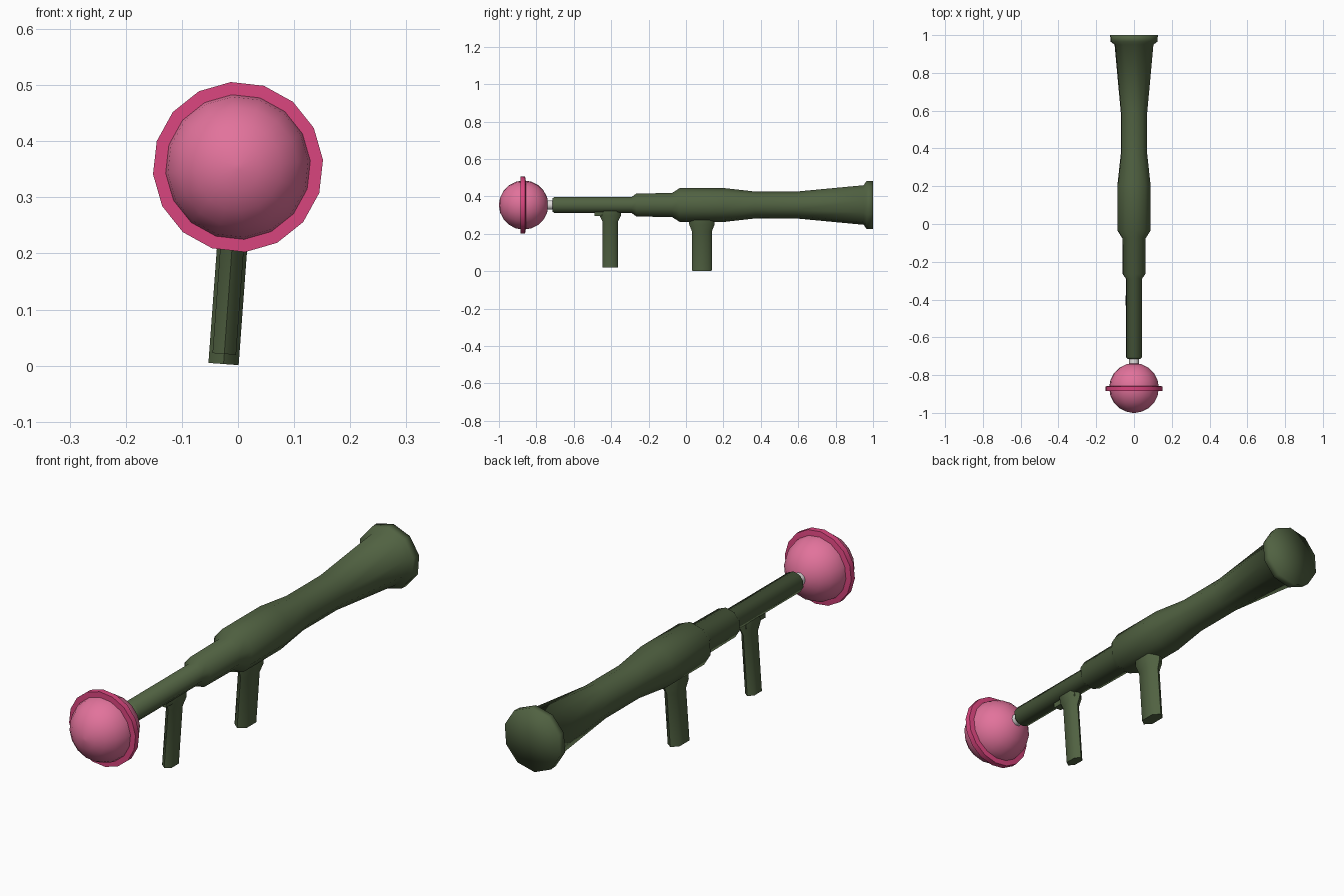
import bpy, bmesh, math
from mathutils import Matrix

if "Cube" in bpy.data.objects:
    bpy.data.objects.remove(bpy.data.objects["Cube"])

AXIS_Z = 0.354
# whole model leans slightly about the barrel axis
PLACE = Matrix.Translation((0, 0, AXIS_Z)) @ Matrix.Rotation(math.radians(4.2), 4, 'Y')


def material(name, rgb):
    m = bpy.data.materials.new(name)
    m.diffuse_color = (*rgb, 1)
    m.use_nodes = True
    m.node_tree.nodes["Principled BSDF"].inputs["Base Color"].default_value = m.diffuse_color
    return m


GREEN = material("olive_green", (0.082, 0.122, 0.054))
PINK = material("candy_pink", (0.76, 0.17, 0.33))
DARK_PINK = material("deep_pink", (0.70, 0.06, 0.21))
WHITE = material("stick_white", (0.75, 0.73, 0.72))


def loft(name, rings, mat, angle=None):
    """Skin a list of rings of points, close both ends with a fan, place the part."""
    bm = bmesh.new()
    loops = [[bm.verts.new(p) for p in ring] for ring in rings]
    n = len(loops[0])
    for a, b in zip(loops, loops[1:]):
        for i in range(n):
            j = (i + 1) % n
            bm.faces.new((a[i], a[j], b[j], b[i]))
    for loop in (loops[0], loops[-1]):
        face = bm.faces.new(loop)
        bmesh.ops.poke(bm, faces=[face])
    bmesh.ops.recalc_face_normals(bm, faces=bm.faces)
    bm.transform(PLACE)
    mesh = bpy.data.meshes.new(name)
    bm.to_mesh(mesh)
    bm.free()
    mesh.materials.append(mat)
    ob = bpy.data.objects.new(name, mesh)
    bpy.context.collection.objects.link(ob)
    for p in mesh.polygons:
        p.use_smooth = True
    if angle is not None:
        bpy.ops.object.select_all(action='DESELECT')
        ob.select_set(True)
        bpy.context.view_layer.objects.active = ob
        bpy.ops.object.shade_smooth_by_angle(angle=math.radians(angle))
    return ob


def lathe(name, profile, sides, mat, turn=0.0, angle=None):
    """Revolve (y, radius) pairs about the barrel axis."""
    rings = []
    for y, r in profile:
        rings.append([(r * math.cos(math.radians(turn) + math.tau * i / sides), y,
                       r * math.sin(math.radians(turn) + math.tau * i / sides))
                      for i in range(sides)])
    return loft(name, rings, mat, angle)


def grip(name, y, sections):
    """Hexagonal handle; sections are (world height, half width x, half depth y)."""
    rings = [[(sx * w, y + sy * d, z - AXIS_Z) for sx, sy in
              ((1, -.6), (1, .6), (0, 1), (-1, .6), (-1, -.6), (0, -1))]
             for z, w, d in sections]
    return loft(name, rings, GREEN, 65)


# launcher barrel with flared rear
lathe("barrel", [(-0.715, 0.034), (-0.705, 0.043), (-0.29, 0.043), (-0.265, 0.062),
                 (-0.075, 0.064), (-0.035, 0.090), (0.21, 0.090), (0.37, 0.072),
                 (0.59, 0.072), (0.95, 0.106), (0.965, 0.128), (1.0, 0.130)],
      10, GREEN, turn=18)

# handles
grip("rear_grip", 0.085, [(0.002, 0.027, 0.054), (0.215, 0.027, 0.054),
                          (0.25, 0.036, 0.068), (0.30, 0.036, 0.068)])
grip("front_grip", -0.405, [(0.02, 0.021, 0.041), (0.265, 0.021, 0.041),
                            (0.298, 0.028, 0.058), (0.33, 0.028, 0.058)])
# small mount plate ahead of the front handle
loft("front_mount", [[(x, y, z - AXIS_Z) for x, y in
                      ((-.018, -.488), (.018, -.488), (.018, -.36), (-.018, -.36))]
                     for z in (0.296, 0.33)], GREEN, 30)

# candy on a stick in the muzzle
lathe("candy_stick", [(-0.76, 0.026), (-0.69, 0.026)], 10, WHITE, angle=40)
ball = []
for k in range(11):
    a = math.pi * (k + 0.15 if k == 0 else k - 0.15 if k == 10 else k) / 10
    ball.append((-0.868 - 0.132 * math.cos(a), 0.132 * math.sin(a)))
lathe("candy_ball", ball, 16, PINK, turn=9)
lathe("candy_rim", [(-0.885, 0.12), (-0.884, 0.152), (-0.860, 0.152), (-0.855, 0.12)],
      16, DARK_PINK, turn=9, angle=40)
